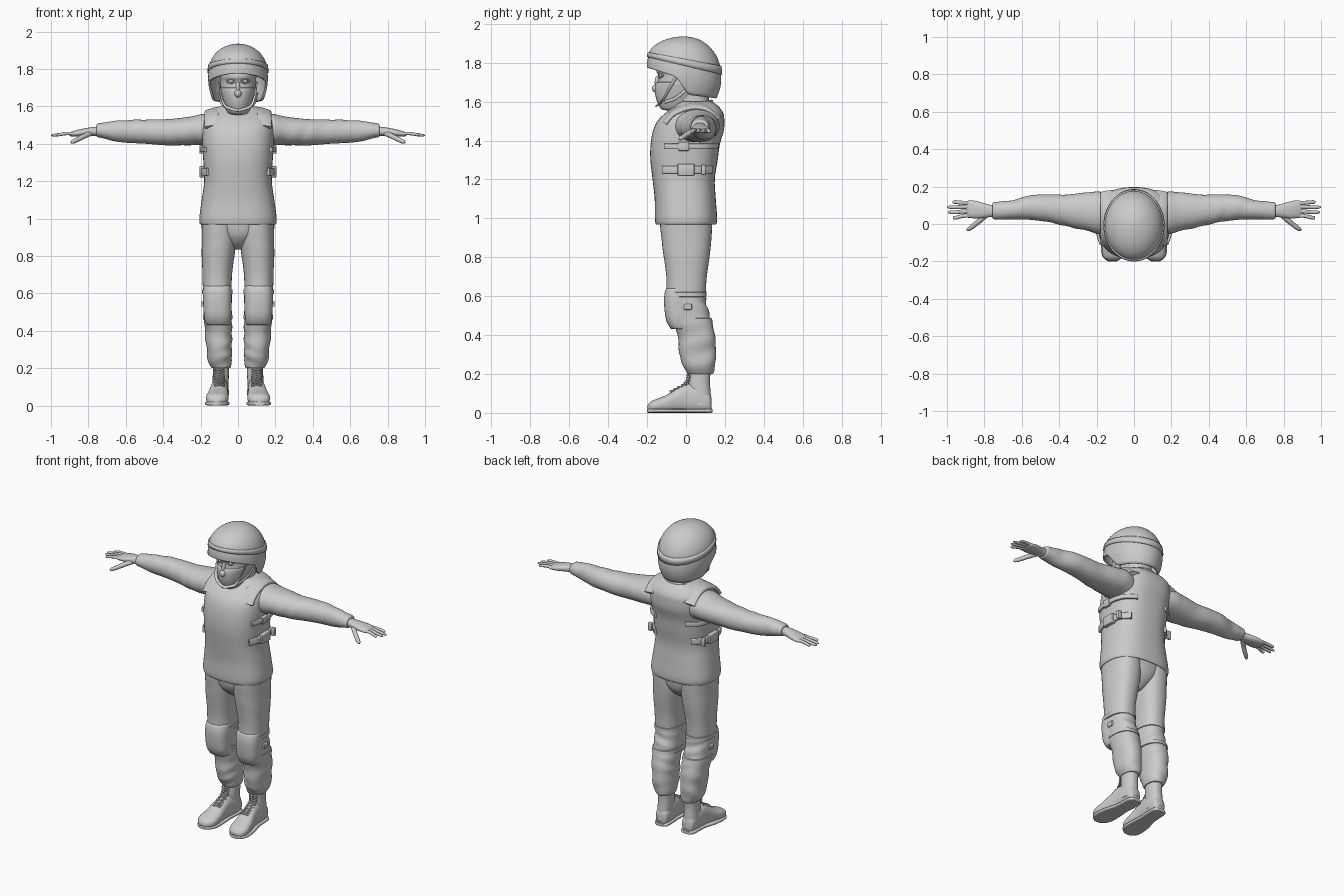
import bpy, bmesh
from math import sin, cos, pi, radians
from mathutils import Vector

def finish(name, bm, mirror=False, solid=0, angle=50):
    bmesh.ops.recalc_face_normals(bm, faces=bm.faces)
    me = bpy.data.meshes.new(name)
    bm.to_mesh(me)
    bm.free()
    me.shade_smooth()
    me.set_sharp_from_angle(angle=radians(angle))
    ob = bpy.data.objects.new(name, me)
    bpy.context.collection.objects.link(ob)
    if solid:
        m = ob.modifiers.new("Thickness", 'SOLIDIFY')
        m.thickness, m.offset = solid, -1
    if mirror:
        ob.modifiers.new("Mirror", 'MIRROR')
    return ob

def skin(bm, loops, caps=True):
    vs = [[bm.verts.new(p) for p in lp] for lp in loops]
    n = len(vs[0])
    for a, b in zip(vs, vs[1:]):
        for i in range(n):
            bm.faces.new((a[i], a[(i + 1) % n], b[(i + 1) % n], b[i]))
    if caps:
        bm.faces.new(vs[0])
        bm.faces.new(vs[-1])

def spline(pts, steps):
    """Catmull-Rom resampling of tuples of any length"""
    out, n = [], len(pts)
    for i in range(n - 1):
        p = [pts[max(0, min(n - 1, i + k))] for k in (-1, 0, 1, 2)]
        for s in range(steps):
            t = s / steps
            out.append(tuple(b + .5 * t * (c - a + t * (2*a - 5*b + 4*c - d + t * (3*(b - c) + d - a)))
                             for a, b, c, d in zip(*p)))
    return out + [tuple(pts[-1])]

def se(v, n):
    return (abs(v) ** (2 / n)) * (1 if v > 0 else -1)

def loft(bm, axis, rings, n=2.3, seg=36, steps=5, wrinkle=0, freq=60, tilt=0):
    """rings: (position, centre u, centre v, radius u, radius v) along an axis"""
    loops = []
    for a, cu, cv, ru, rv in spline(rings, steps):
        lp = []
        for i in range(seg):
            t = 2 * pi * i / seg
            w = 1 + wrinkle * sin(a * freq + 2.2 * sin(t + a * 9)) * (.6 + .4 * cos(2 * t + a * 17))
            u, v = ru * se(cos(t), n) * w, rv * se(sin(t), n) * w
            p = {'z': (cu + u, cv + v, a + tilt * v), 'x': (a, cu + u, cv + v), 'y': (cu + u, a, cv + v)}[axis]
            lp.append(p)
        loops.append(lp)
    skin(bm, loops)

def part(name, axis, rings, mirror=False, **kw):
    bm = bmesh.new()
    loft(bm, axis, rings, **kw)
    return finish(name, bm, mirror)

def tube(bm, pts, ra, rb=None, side=(0, 0, 1), seg=12, steps=5, n=2, taper=0):
    """sweep: ra across the side vector, rb along the other direction"""
    path = [Vector(p) for p in spline(pts, steps)]
    loops, last = [], len(path) - 1
    for k, p in enumerate(path):
        tan = (path[min(last, k + 1)] - path[max(0, k - 1)]).normalized()
        s = Vector(side)
        s = (s - tan * s.dot(tan)).normalized()
        o = tan.cross(s)
        f = 1
        if taper:
            x = k / last
            f = (1 - .2 * x) * (max(.1, 1 - max(0, (x - .75) / .25) ** 2.5) ** .5)
        loops.append([p + s * ra * f * se(cos(2*pi*i/seg), n) + o * (rb or ra) * f * se(sin(2*pi*i/seg), n)
                      for i in range(seg)])
    skin(bm, loops)

def block(bm, centre, size, bevel=.004):
    r = bmesh.ops.create_cube(bm, size=1)
    for v in r['verts']:
        v.co = Vector(centre) + Vector([v.co[i] * size[i] for i in range(3)])
    es = list({e for v in r['verts'] for e in v.link_edges})
    bmesh.ops.bevel(bm, geom=es, offset=bevel, segments=2, affect='EDGES', profile=.5)

def ball(bm, centre, size):
    r = bmesh.ops.create_uvsphere(bm, u_segments=20, v_segments=12, radius=1)
    for v in r['verts']:
        v.co = Vector(centre) + Vector([v.co[i] * size[i] for i in range(3)])

# Padded vest
vest = [(.985, 0, 0, .185, .14), (.968, 0, 0, .2, .153), (1.0, 0, 0, .207, .16), (1.1, 0, -.004, .194, .157),
        (1.2, 0, -.012, .181, .16), (1.3, 0, -.01, .185, .173), (1.38, 0, -.004, .19, .178),
        (1.45, 0, .012, .194, .182), (1.5, 0, .025, .193, .172), (1.54, 0, .042, .183, .15),
        (1.575, 0, .053, .15, .115), (1.6, 0, .05, .1, .085)]
part("vest", 'z', vest, n=2.55, seg=56)

# Side straps and buckles follow the vest surface
bm = bmesh.new()
for z, h, y0, y1, rx, ry, cy in ((1.37, .014, -.11, .16, .19, .178, -.004), (1.25, .02, -.12, .13, .183, .167, -.011)):
    ys = [y0 + (y1 - y0) * i / 6 for i in range(7)]
    tube(bm, [(rx * (1 - abs((y - cy) / ry) ** 2.55) ** (1 / 2.55) + .005, y, z) for y in ys],
         h, .009, n=5, seg=16, steps=3)
finish("side_straps", bm, True)
bm = bmesh.new()
block(bm, (.194, -.012, 1.37), (.026, .055, .045))
block(bm, (.19, .0, 1.25), (.03, .085, .06))
block(bm, (.19, .09, 1.25), (.026, .02, .052))
finish("side_buckles", bm, True)

# Shoulder pieces of the vest
bm = bmesh.new()
tube(bm, [(.14, -.11, 1.49), (.14, -.06, 1.545), (.14, .03, 1.577), (.14, .11, 1.565), (.14, .17, 1.51)],
     .04, .012, side=(1, 0, -.3), n=3, seg=20)
finish("vest_shoulder", bm, True)

# Collar and neck
part("collar", 'z', [(1.53, 0, .04, .115, .11), (1.56, 0, .042, .108, .1), (1.582, 0, .042, .1, .094),
                     (1.585, 0, .042, .09, .084), (1.57, 0, .042, .08, .075)], tilt=.28)
part("neck", 'z', [(1.5, 0, .035, .085, .09), (1.57, 0, .035, .082, .088), (1.61, 0, .03, .08, .088),
                   (1.7, 0, .02, .08, .09)])

# Head, face covering and eyes
part("head", 'z', [(1.57, 0, -.05, .05, .07), (1.62, 0, -.03, .076, .115), (1.66, 0, -.02, .088, .13),
                   (1.7, 0, -.015, .094, .13), (1.735, 0, -.01, .096, .132), (1.76, 0, -.01, .098, .142),
                   (1.82, 0, 0, .1, .14)], n=2.1)
part("face_mask", 'z', [(1.555, 0, -.065, .025, .035), (1.562, 0, -.058, .05, .07), (1.59, 0, -.045, .068, .1),
                        (1.63, 0, -.032, .083, .125), (1.67, 0, -.022, .093, .138), (1.696, 0, -.016, .098, .138),
                        (1.7, 0, -.016, .09, .128)], n=2.1)
bm = bmesh.new()
ball(bm, (0, -.15, 1.668), (.02, .026, .022))
ball(bm, (0, -.144, 1.7), (.012, .017, .035))
finish("nose", bm)
bm = bmesh.new()
ball(bm, (.036, -.124, 1.735), (.016, .016, .011))
tube(bm, [(.015, -.141, 1.737), (.036, -.137, 1.748), (.06, -.118, 1.735)], .004, steps=4)
tube(bm, [(.015, -.141, 1.733), (.036, -.136, 1.723), (.06, -.118, 1.733)], .004, steps=4)
finish("eyes", bm, True)
bm = bmesh.new()
tube(bm, [(.1, -.05, 1.73), (.091, -.09, 1.66), (.065, -.125, 1.6), (0, -.152, 1.578)], .009, .004, side=(0, .7, .7))
tube(bm, [(.105, .01, 1.67), (.09, -.05, 1.62), (.068, -.11, 1.597)], .008, .004)
finish("chin_strap", bm, True)

# Helmet: tilted dome with a dropped skirt over the ears and neck
def helmet_point(t, phi, s, grow=1):
    c, d = cos(t), sin(t)
    eq = 1.785 - .045 * d
    k = max(0, min(1, (d + .28) / .45))
    k = k * k * (3 - 2 * k)
    rim = (1.775 + (d + 1) * -.06) * (1 - k) + (1.637 - .02 * d) * k
    f = sin(phi) * (1 + ((1.035 * (1 - k) + .87 * k) - 1) * s ** 2 + .02 * sin(pi * s)) * grow
    z = eq + (1.935 - eq) * cos(phi) + (rim - eq) * s
    return (.158 * c * f, -.007 + .187 * d * f, z)

N = 64
bm = bmesh.new()
loops = [[helmet_point(2*pi*i/N, radians(3 + 87 * j / 14), 0) for i in range(N)] for j in range(15)]
loops += [[helmet_point(2*pi*i/N, pi / 2, j / 8) for i in range(N)] for j in range(1, 9)]
skin(bm, loops, caps=False)
bm.verts.ensure_lookup_table()
bm.faces.new(bm.verts[:N])
finish("helmet", bm, solid=.012)
bm = bmesh.new()
skin(bm, [[helmet_point(2*pi*i/N, radians(a), 0, 1.035) for i in range(N)] for a in (77, 83, 90)], caps=False)
finish("helmet_band", bm, solid=.01)

# Sleeves
part("sleeve", 'x', [(.1, .06, 1.47, .09, .075), (.18, .06, 1.475, .113, .083), (.25, .066, 1.47, .102, .077),
                     (.35, .072, 1.462, .087, .071), (.45, .083, 1.463, .074, .067), (.55, .088, 1.466, .066, .062),
                     (.65, .076, 1.467, .051, .056), (.72, .072, 1.471, .048, .042), (.75, .071, 1.471, .046, .036),
                     (.757, .071, 1.47, .038, .03)], True, wrinkle=.022, freq=48, n=2.1, steps=8)

# Hands
bm = bmesh.new()
loft(bm, 'x', [(.72, .07, 1.468, .031, .025), (.77, .07, 1.466, .033, .024), (.81, .073, 1.462, .041, .022),
               (.85, .077, 1.457, .047, .019), (.885, .08, 1.452, .045, .014), (.9, .08, 1.45, .038, .008)], seg=24)
for y0, y1, end in ((.044, .034, .968), (.067, .063, .995), (.091, .09, 1.0), (.113, .117, .97)):
    tube(bm, [(.87, y0, 1.453), (.91, y0, 1.455), (.95, y1, 1.45), (end, y1, 1.444)], .0095, .0115, taper=1)
tube(bm, [(.785, .055, 1.457), (.82, .022, 1.442), (.855, -.006, 1.424), (.893, -.035, 1.406)], .015, taper=1)
finish("hand", bm, True)

# Trousers
part("trouser_seat", 'z', [(.835, 0, .005, .03, .05), (.87, 0, .004, .07, .095), (.92, 0, .002, .13, .125),
                           (1.0, 0, 0, .185, .135)])
part("trouser_upper_leg", 'z', [(.55, .11, 0, .07, .095), (.6, .111, 0, .076, .1), (.7, .111, .003, .079, .104),
                                (.82, .105, .003, .089, .12), (.92, .099, .002, .094, .131),
                                (1.0, .1, 0, .096, .135)], True, wrinkle=.006, freq=40)
part("trouser_lower_leg", 'z', [(.2, .092, .072, .045, .058), (.205, .092, .072, .052, .068), (.24, .097, .068, .064, .082),
                                (.3, .1, .06, .067, .094), (.4, .105, .053, .073, .096), (.5, .109, .022, .075, .1),
                                (.57, .11, .004, .077, .1), (.63, .111, .002, .074, .096)],
     True, wrinkle=.035, freq=75, steps=9)

# Knee pads and their straps
part("knee_pad", 'z', [(.43, .108, -.012, .05, .05), (.436, .108, -.02, .064, .06), (.48, .109, -.033, .073, .07),
                       (.55, .11, -.036, .076, .076), (.6, .11, -.03, .077, .082), (.635, .11, -.02, .074, .084),
                       (.642, .11, -.016, .066, .075)], True, n=2.6)
bm = bmesh.new()
loft(bm, 'z', [(.596, .111, 0, .076, .1), (.598, .111, 0, .082, .106), (.62, .111, 0, .082, .106),
               (.622, .111, 0, .076, .1)], steps=1)
loft(bm, 'z', [(.461, .108, .033, .074, .1), (.463, .108, .033, .079, .105), (.485, .108, .028, .079, .105),
               (.487, .108, .028, .074, .1)], steps=1)
block(bm, (.188, .01, .545), (.016, .04, .03))
finish("knee_strap", bm, True)

# Boots: foot, shaft, sole and laces
bm = bmesh.new()
loft(bm, 'y', [(.13, .094, .045, .026, .035), (.115, .094, .055, .04, .052), (.06, .095, .07, .046, .07),
               (0, .099, .075, .046, .074), (-.05, .104, .062, .05, .061), (-.1, .108, .047, .058, .045),
               (-.15, .112, .038, .06, .034), (-.18, .114, .032, .048, .027), (-.197, .115, .026, .022, .014)], n=2.4)
loft(bm, 'z', [(.04, .095, .07, .045, .062), (.1, .094, .07, .043, .057), (.16, .092, .068, .043, .055),
               (.215, .092, .072, .043, .055)])
finish("boot", bm, True)
part("boot_sole", 'y', [(.136, .094, .011, .028, .01), (.115, .094, .011, .046, .011), (.05, .096, .011, .048, .011),
                        (0, .1, .011, .049, .011), (-.06, .107, .011, .06, .011), (-.13, .111, .011, .065, .011),
                        (-.175, .114, .011, .054, .011), (-.2, .115, .011, .024, .01)], True, n=4)
bm = bmesh.new()
lace = spline([(-.085, .108), (-.05, .127), (-.01, .15), (.006, .172), (.009, .2)], 2)
for (y, z), (y2, z2) in zip(lace, lace[1:]):
    for a, b in ((-1, 1), (1, -1)):
        tube(bm, [(.1 + .027 * a, y + .012, z - .004), (.1, (y + y2) / 2 - .003, (z + z2) / 2),
                  (.1 + .027 * b, y2 + .012, z2 - .004)], .0045, seg=8, steps=3)
finish("boot_laces", bm, True)
